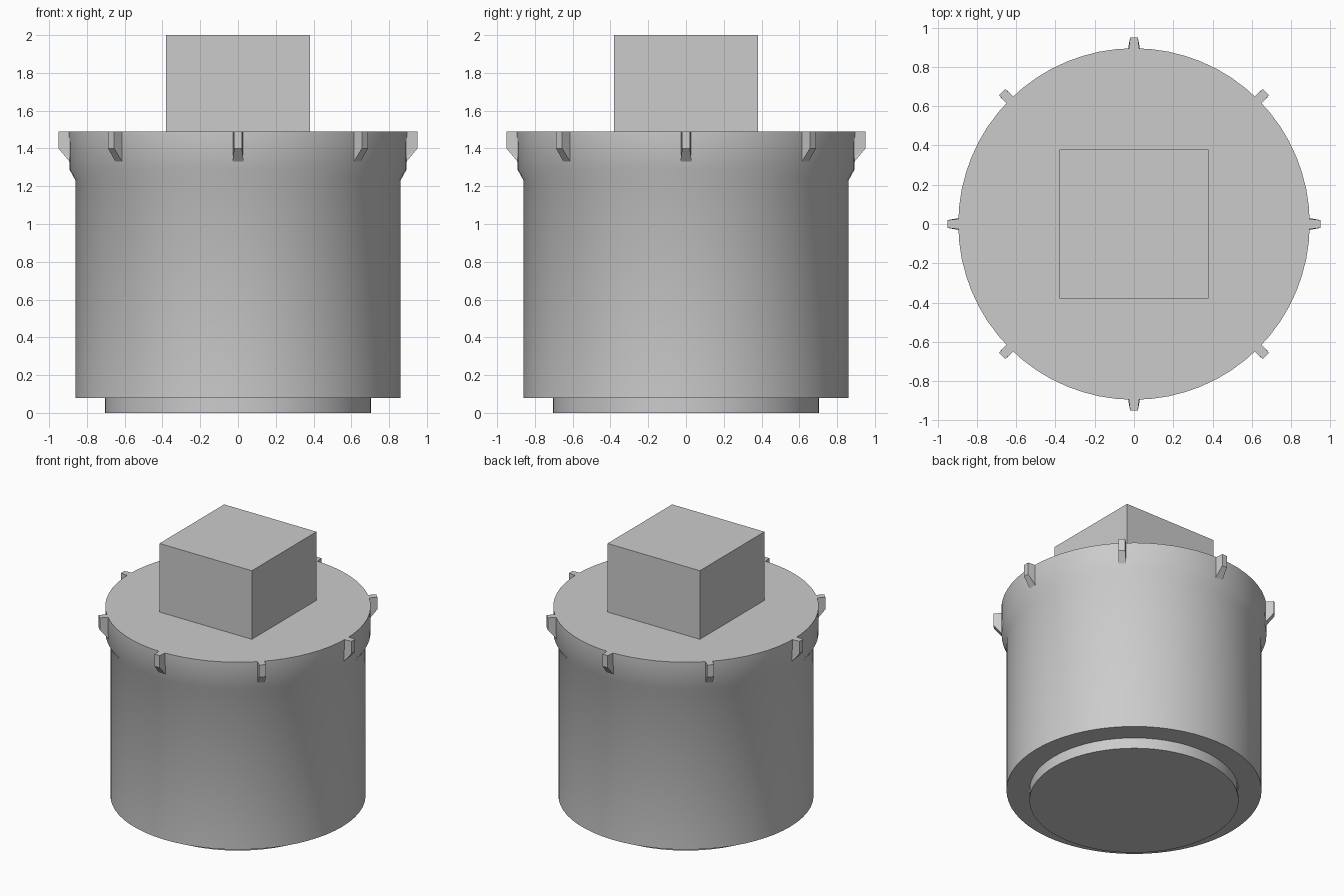
import bpy, bmesh, math
from mathutils import Matrix

cube = bpy.data.objects.get("Cube")
if cube:
    bpy.data.objects.remove(cube, do_unlink=True)

grey = bpy.data.materials.new("plain_grey")
grey.use_nodes = True
colour = (0.6, 0.6, 0.6, 1)
grey.diffuse_color = colour
grey.node_tree.nodes["Principled BSDF"].inputs["Base Color"].default_value = colour


def finish(name, bm, smooth=False):
    bmesh.ops.recalc_face_normals(bm, faces=bm.faces[:])
    mesh = bpy.data.meshes.new(name)
    bm.to_mesh(mesh)
    bm.free()
    mesh.materials.append(grey)
    obj = bpy.data.objects.new(name, mesh)
    bpy.context.collection.objects.link(obj)
    if smooth:
        bpy.ops.object.select_all(action="DESELECT")
        obj.select_set(True)
        bpy.context.view_layer.objects.active = obj
        bpy.ops.object.shade_smooth_by_angle(angle=math.radians(40))
    return obj


def turned(name, profile, sides=64):
    """Closed solid of revolution from (radius, height) rings."""
    bm = bmesh.new()
    rings = []
    for r, z in profile:
        rings.append([bm.verts.new((r * math.cos(math.tau * i / sides),
                                    r * math.sin(math.tau * i / sides), z))
                      for i in range(sides)])
    for low, high in zip(rings, rings[1:]):
        for i in range(sides):
            j = (i + 1) % sides
            bm.faces.new((low[i], low[j], high[j], high[i]))
    bm.faces.new(rings[0][::-1])
    bm.faces.new(rings[-1])
    return finish(name, bm, True)


def rib(name, angle, root, tip):
    """Tapered rib with a sloped underside, pointing outwards at an angle."""
    bm = bmesh.new()
    side = [(0.86, 1.49, root), (0.95, 1.49, tip), (0.95, 1.40, tip),
            (0.892, 1.33, root), (0.86, 1.33, root)]
    left, right = [[bm.verts.new((r, s * w / 2, z)) for r, z, w in side]
                   for s in (1, -1)]
    bm.faces.new(left)
    bm.faces.new(right[::-1])
    for i in range(len(side)):
        j = (i + 1) % len(side)
        bm.faces.new((left[i], right[i], right[j], left[j]))
    bmesh.ops.transform(bm, matrix=Matrix.Rotation(angle, 4, "Z"), verts=bm.verts[:])
    bmesh.ops.triangulate(bm, faces=bm.faces[:])
    return finish(name, bm)


# Round body with flared rim, and the recessed foot
turned("body", [(0.86, 0.08), (0.86, 1.23), (0.893, 1.29), (0.895, 1.49)])
turned("foot", [(0.705, 0), (0.705, 0.09)])

# Square drive block on top
bm = bmesh.new()
bmesh.ops.create_cube(bm, size=1)
bmesh.ops.scale(bm, vec=(0.76, 0.76, 0.52), verts=bm.verts[:])
bmesh.ops.translate(bm, vec=(0, 0, 1.74), verts=bm.verts[:])
finish("square_block", bm)

# Eight ribs round the rim, the diagonal ones narrower and straighter
for k in range(8):
    root, tip = (0.05, 0.046) if k % 2 else (0.06, 0.04)
    rib(f"rim_rib_{k + 1}", k * math.pi / 4, root, tip)
